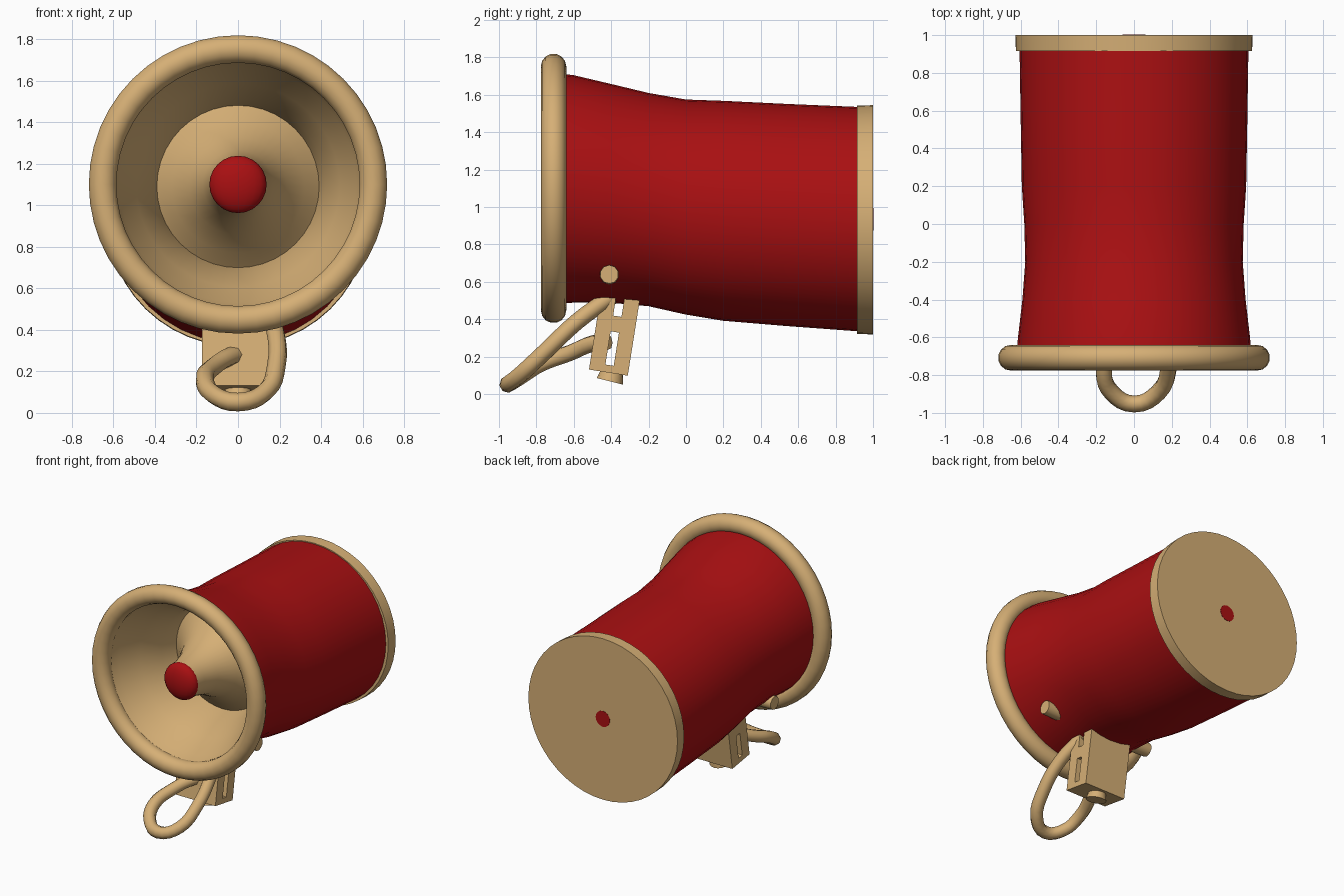
import bpy, bmesh
from math import sin, cos, pi, radians
from mathutils import Matrix, Vector

if "Cube" in bpy.data.objects:
    bpy.data.objects.remove(bpy.data.objects["Cube"])


def material(name, rgb):
    m = bpy.data.materials.new(name)
    m.use_nodes = True
    m.diffuse_color = (*rgb, 1)
    m.node_tree.nodes["Principled BSDF"].inputs["Base Color"].default_value = (*rgb, 1)
    return m


TAN = material("tan", (0.67, 0.43, 0.18))
RED = material("red", (0.40, 0.005, 0.006))


def add(name, bm, mat, smooth=True, angle=40):
    bmesh.ops.recalc_face_normals(bm, faces=bm.faces)
    me = bpy.data.meshes.new(name)
    bm.to_mesh(me)
    bm.free()
    ob = bpy.data.objects.new(name, me)
    bpy.context.collection.objects.link(ob)
    me.materials.append(mat)
    if smooth:
        bpy.ops.object.select_all(action='DESELECT')
        ob.select_set(True)
        bpy.context.view_layer.objects.active = ob
        bpy.ops.object.shade_smooth_by_angle(angle=radians(angle))
    return ob


def loft(name, rings, mat, caps=False, closed=False, n=40, wide=1.0):
    """Circles along y, each given as (y, centre z, radius)."""
    bm = bmesh.new()
    loops = [[bm.verts.new((wide * r * cos(2 * pi * i / n), y, z + r * sin(2 * pi * i / n)))
              for i in range(n)] for y, z, r in rings]
    pairs = list(zip(loops, loops[1:])) + ([(loops[-1], loops[0])] if closed else [])
    for a, b in pairs:
        for i in range(n):
            j = (i + 1) % n
            bm.faces.new((a[i], a[j], b[j], b[i]))
    if caps:
        bm.faces.new(loops[0])
        bm.faces.new(loops[-1])
    return add(name, bm, mat)


def cylinder(name, start, end, r1, r2, mat, n=16):
    start, end = Vector(start), Vector(end)
    axis = end - start
    turn = axis.to_track_quat('Z', 'Y').to_matrix().to_4x4()
    bm = bmesh.new()
    bmesh.ops.create_cone(bm, cap_ends=True, segments=n, radius1=r1, radius2=r2, depth=axis.length,
                          matrix=Matrix.Translation((start + end) / 2) @ turn)
    return add(name, bm, mat)


# Bent waisted body
AXIS = 1.10
loft("body", [(-0.68, AXIS, 0.615), (-0.6, 1.097, 0.608), (-0.4, 1.073, 0.585), (-0.2, 1.04, 0.57),
              (0, 1.0, 0.575), (0.2, 0.98, 0.588), (0.55, 0.957, 0.594), (0.93, 0.935, 0.6)],
     RED, wide=1.01)

# Rounded front rim
loft("front_rim", [(-0.708 + 0.068 * cos(t), AXIS, 0.652 + 0.068 * sin(t))
                   for t in [2 * pi * k / 14 for k in range(14)]], TAN, closed=True, n=48)

# Horn interior: outer wall and inner flared cone
loft("horn_wall", [(-0.72, AXIS, 0.6), (-0.62, AXIS, 0.57), (-0.48, 1.095, 0.49),
                   (-0.32, 1.09, 0.42), (-0.18, 1.09, 0.39)], TAN)
loft("inner_cone", [(-0.18, 1.09, 0.395), (-0.25, 1.09, 0.32), (-0.35, 1.093, 0.235),
                    (-0.48, 1.097, 0.17), (-0.6, AXIS, 0.14), (-0.68, AXIS, 0.135)], TAN, caps=True)

# Red button on the cone tip
bm = bmesh.new()
bmesh.ops.create_uvsphere(bm, u_segments=20, v_segments=12, radius=0.138,
                          matrix=Matrix.Translation((0, -0.68, AXIS)) @ Matrix.Diagonal((1, 0.45, 1, 1)))
add("tip_button", bm, RED)

# Back cap with small red centre
loft("back_cap", [(0.915, 0.932, 0.61), (1.0, 0.932, 0.613)], TAN, caps=True, n=48, wide=1.025)
cylinder("back_dot", (0, 0.99, 0.935), (0, 1.002, 0.935), 0.06, 0.06, RED)

# Side bolts
for side, label in ((1, "left"), (-1, "right")):
    cylinder(label + "_bolt", (side * 0.32, -0.41, 0.64), (side * 0.46, -0.41, 0.64), 0.054, 0.05, TAN, 10)

# Tilted bracket with two slots cut through it
tilt = Matrix.Translation((0, -0.415, 0.115)) @ Matrix.Rotation(radians(-9), 4, 'X')


def block(bm, size, height):
    bmesh.ops.create_cube(bm, size=1, matrix=tilt @ Matrix.Translation((0, 0, height))
                          @ Matrix.Diagonal((*size, 1)))


bm = bmesh.new()
block(bm, (0.345, 0.21, 0.46), 0.23)
bracket = add("bracket", bm, TAN, smooth=False)
bm = bmesh.new()
for height, length in ((0.13, 0.18), (0.36, 0.11)):
    block(bm, (0.6, 0.045, length), height)
cutter = add("slot_cutter", bm, TAN, smooth=False)
cutter.hide_render = True
cutter.hide_viewport = True
cut = bracket.modifiers.new("slots", 'BOOLEAN')
cut.operation = 'DIFFERENCE'
cut.solver = 'EXACT'
cut.object = cutter

# Knob below the bracket
cylinder("bracket_knob", tilt @ Vector((0.0, 0.02, 0.01)), tilt @ Vector((0, 0.015, -0.045)), 0.06, 0.072, TAN)

# Hanging cord loop
path = [(0.13, -0.4, 0.52), (0.18, -0.58, 0.39), (0.185, -0.75, 0.23), (0.13, -0.89, 0.1),
        (0, -0.953, 0.052), (-0.12, -0.89, 0.09), (-0.16, -0.78, 0.16), (-0.12, -0.62, 0.22),
        (-0.04, -0.5, 0.27), (0.02, -0.42, 0.28)]
curve = bpy.data.curves.new("cord_loop", 'CURVE')
curve.dimensions = '3D'
curve.bevel_depth = 0.045
curve.bevel_resolution = 2
curve.use_fill_caps = True
curve.resolution_u = 4
spline = curve.splines.new('BEZIER')
spline.bezier_points.add(len(path) - 1)
for p, co in zip(spline.bezier_points, path):
    p.co = co
    p.handle_left_type = p.handle_right_type = 'AUTO'
curve.materials.append(TAN)
bpy.context.collection.objects.link(bpy.data.objects.new("cord_loop", curve))
